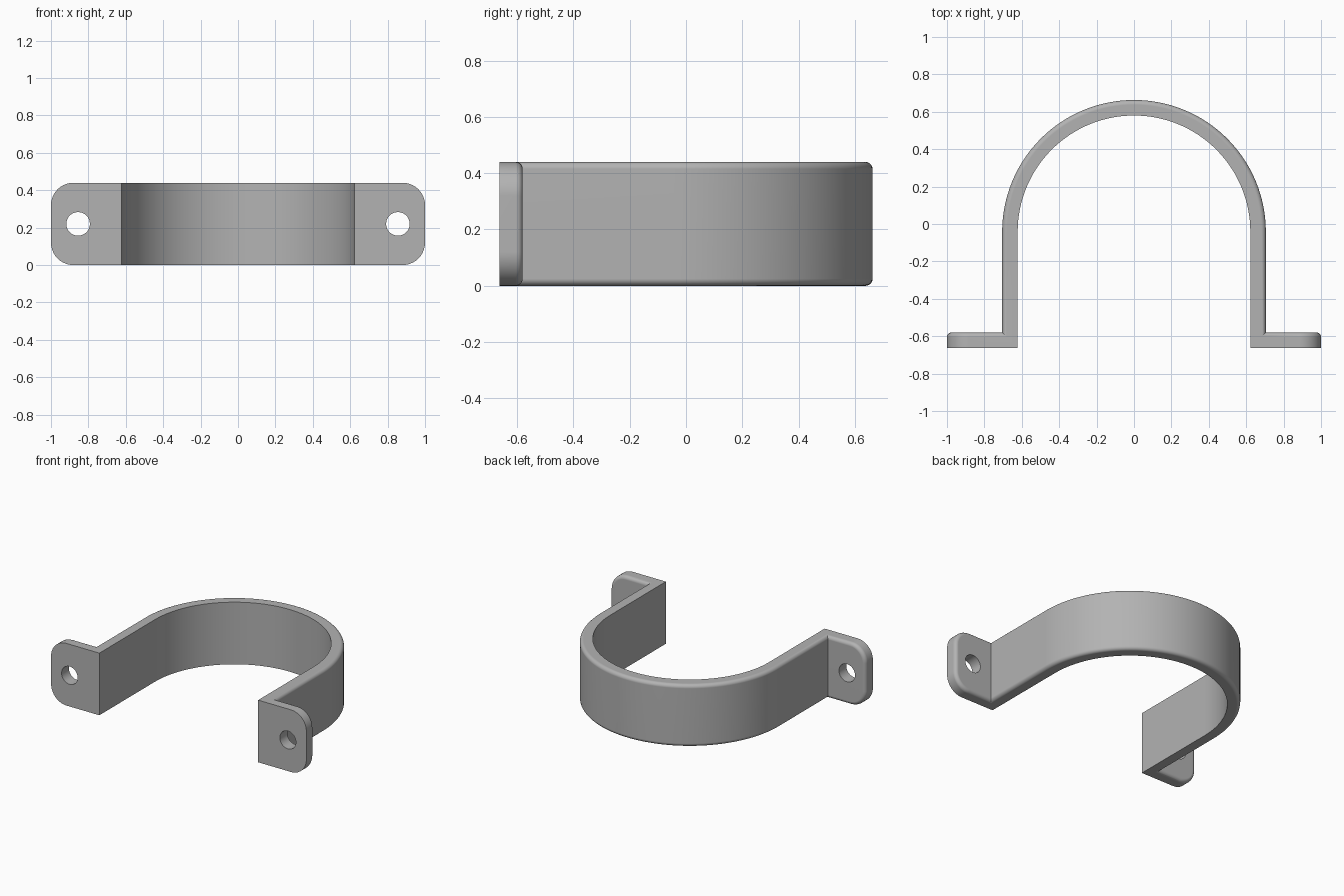
import bpy
import bmesh
from math import cos, sin, pi, radians

if "Cube" in bpy.data.objects:
    bpy.data.objects.remove(bpy.data.objects["Cube"])

HEIGHT = 0.44
R_OUT, R_IN = 0.705, 0.622
ARC_Y = -0.042              # centre of the arch
FRONT, BACK = -0.663, -0.58  # flange thickness
CORNER, FILLET = 0.12, 0.025
HOLE_X, HOLE_R = 0.855, 0.063
STEPS = 64

grey = bpy.data.materials.new("grey_metal")
grey.use_nodes = True
colour = (0.45, 0.45, 0.45, 1)
grey.diffuse_color = colour
grey.node_tree.nodes["Principled BSDF"].inputs["Base Color"].default_value = colour


def near(a, b):
    return abs(a - b) < 1e-4


def arc(radius):
    angles = [pi * i / STEPS for i in range(STEPS + 1)]
    return [(radius * cos(a), ARC_Y + radius * sin(a)) for a in angles]


# Plan outline: outer wall with flanges, then back along the inner wall
outline = [(R_IN, FRONT), (1, FRONT), (1, BACK), (R_OUT, BACK)]
outline += arc(R_OUT)
outline += [(-R_OUT, BACK), (-1, BACK), (-1, FRONT), (-R_IN, FRONT)]
outline += arc(R_IN)[::-1]

bm = bmesh.new()
base = bm.faces.new([bm.verts.new((x, y, 0)) for x, y in outline])
top = bmesh.ops.extrude_face_region(bm, geom=[base])["geom"]
bmesh.ops.translate(bm, vec=(0, 0, HEIGHT),
                    verts=[v for v in top if isinstance(v, bmesh.types.BMVert)])
bmesh.ops.recalc_face_normals(bm, faces=bm.faces)

# Round the outer corners of both flanges
corners = [e for e in bm.edges
           if all(near(abs(v.co.x), 1) for v in e.verts)
           and near(e.verts[0].co.z, e.verts[1].co.z)]
bmesh.ops.bevel(bm, geom=corners, offset=CORNER, segments=10,
                profile=0.5, affect="EDGES")


# Fillet the outer rim of the strap and the rear rim of the flanges
def on_outer_wall(v):
    x, y = v.co.x, v.co.y
    if near(y, BACK):
        return True
    if y <= ARC_Y:
        return near(abs(x), R_OUT)
    return near((x * x + (y - ARC_Y) ** 2) ** 0.5, R_OUT)


def is_rim(e):
    a, b = e.verts
    upright = near(a.co.x, b.co.x) and near(a.co.y, b.co.y) and abs(a.co.x) < 0.99
    return on_outer_wall(a) and on_outer_wall(b) and not upright


bmesh.ops.bevel(bm, geom=[e for e in bm.edges if is_rim(e)], offset=FILLET,
                segments=5, profile=0.5, affect="EDGES")
bmesh.ops.recalc_face_normals(bm, faces=bm.faces)

mesh = bpy.data.meshes.new("pipe_strap")
bm.to_mesh(mesh)
bm.free()
strap = bpy.data.objects.new("pipe_strap", mesh)
bpy.context.collection.objects.link(strap)
mesh.materials.append(grey)

# Drill a screw hole through each flange
bpy.ops.object.select_all(action="DESELECT")
for side in (-1, 1):
    bpy.ops.mesh.primitive_cylinder_add(
        vertices=40, radius=HOLE_R, depth=0.3, rotation=(pi / 2, 0, 0),
        location=(side * HOLE_X, (FRONT + BACK) / 2, HEIGHT / 2))
    cutter = bpy.context.object
    cutter.name = "screw_hole_cutter"
    cutter.hide_render = True
    cutter.data.materials.append(grey)
    drill = strap.modifiers.new("screw_hole", "BOOLEAN")
    drill.operation = "DIFFERENCE"
    drill.solver = "EXACT"
    drill.object = cutter
    bpy.context.view_layer.objects.active = strap
    bpy.ops.object.modifier_apply(modifier=drill.name)
    bpy.data.objects.remove(cutter)

# Smooth the curves and keep the flat faces crisp
strap.select_set(True)
bpy.context.view_layer.objects.active = strap
bpy.ops.object.shade_smooth_by_angle(angle=radians(30))
weighted = strap.modifiers.new("weighted_normals", "WEIGHTED_NORMAL")
weighted.keep_sharp = True
